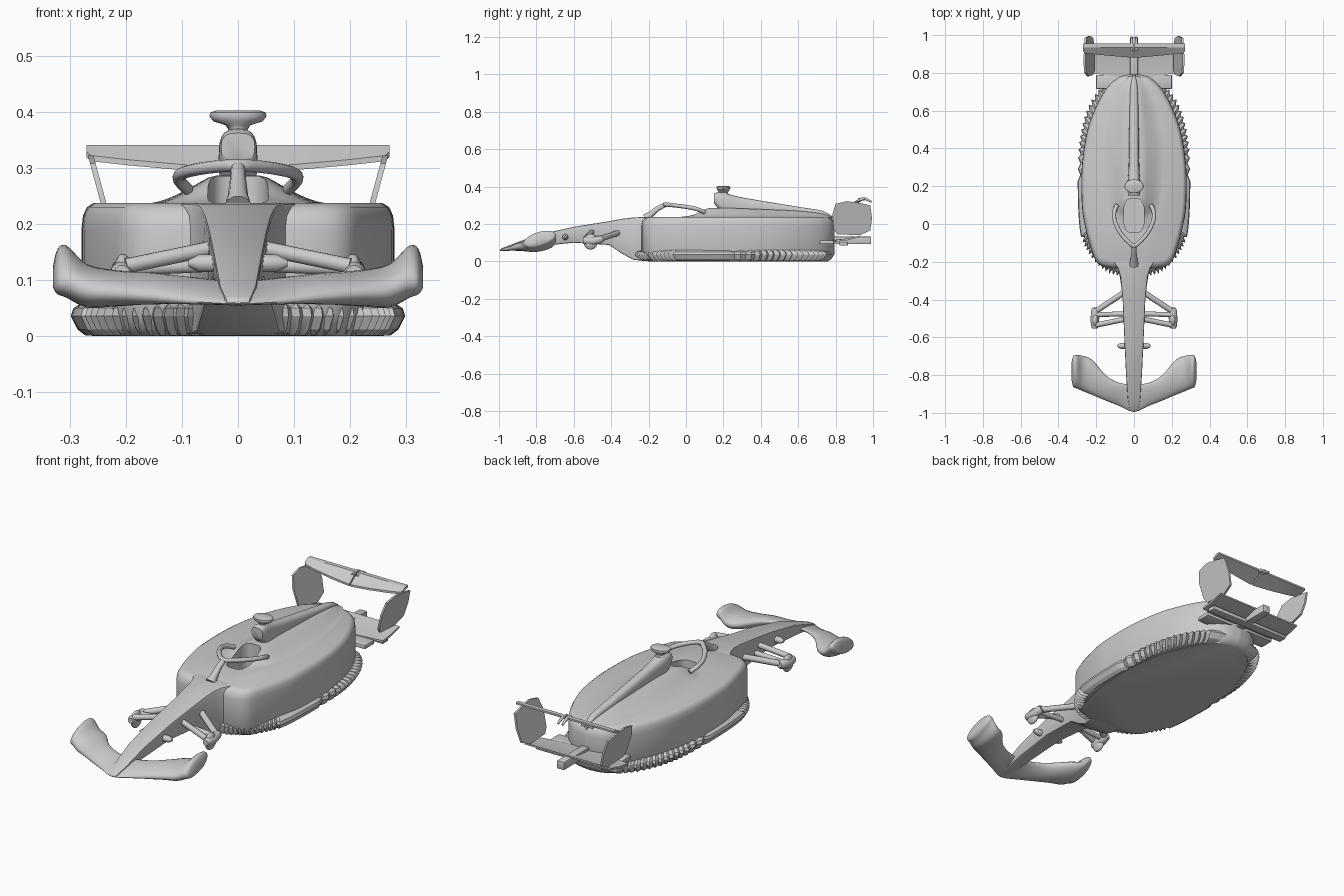
import bpy, bmesh, math
from mathutils import Vector

if "Cube" in bpy.data.objects:
    bpy.data.objects.remove(bpy.data.objects["Cube"])

GREY = bpy.data.materials.new("plain_grey")
GREY.diffuse_color = (0.6, 0.6, 0.6, 1)
GREY.use_nodes = True
GREY.node_tree.nodes["Principled BSDF"].inputs["Base Color"].default_value = GREY.diffuse_color


def spline(pts, n):
    """Catmull-Rom through points of any dimension."""
    p = [pts[0]] + list(pts) + [pts[-1]]
    out = []
    for i in range(1, len(p) - 2):
        for k in range(n):
            t = k / n
            out.append(tuple(0.5 * (2 * b + (c - a) * t + (2 * a - 5 * b + 4 * c - d) * t * t
                                    + (3 * b - a - 3 * c + d) * t ** 3)
                             for a, b, c, d in zip(p[i - 1], p[i], p[i + 1], p[i + 2])))
    return out + [tuple(pts[-1])]


def finish(ob, angle=35):
    ob.data.materials.clear()
    ob.data.materials.append(GREY)
    for f in ob.data.polygons:
        f.use_smooth = True
    ob.data.set_sharp_from_angle(angle=math.radians(angle))
    return ob


def loft(name, rings, angle=35):
    """Skin closed rings of equal count and cap both ends."""
    bm = bmesh.new()
    vs = [[bm.verts.new(p) for p in r] for r in rings]
    n = len(rings[0])
    for a, b in zip(vs, vs[1:]):
        for i in range(n):
            bm.faces.new((a[i], a[(i + 1) % n], b[(i + 1) % n], b[i]))
    bm.faces.new(vs[0])
    bm.faces.new(vs[-1])
    bmesh.ops.recalc_face_normals(bm, faces=bm.faces)
    me = bpy.data.meshes.new(name)
    bm.to_mesh(me)
    bm.free()
    ob = bpy.data.objects.new(name, me)
    bpy.context.collection.objects.link(ob)
    return finish(ob, angle)


def activate(ob):
    bpy.ops.object.select_all(action='DESELECT')
    ob.select_set(True)
    bpy.context.view_layer.objects.active = ob


def bevel(ob, w, seg=2):
    m = ob.modifiers.new("bevel", 'BEVEL')
    m.width, m.segments, m.limit_method = w, seg, 'ANGLE'
    activate(ob)
    bpy.ops.object.modifier_apply(modifier=m.name)
    return finish(ob)


def tube(name, pts, r):
    """Round tube; points are x, y, z, radius factor."""
    cu = bpy.data.curves.new(name, 'CURVE')
    cu.dimensions, cu.bevel_depth, cu.bevel_resolution, cu.use_fill_caps = '3D', r, 3, True
    s = cu.splines.new('POLY')
    s.points.add(len(pts) - 1)
    for q, p in zip(s.points, pts):
        q.co = (*p[:3], 1)
        q.radius = p[3] if len(p) > 3 else 1
    ob = bpy.data.objects.new(name, cu)
    bpy.context.collection.objects.link(ob)
    activate(ob)
    bpy.ops.object.convert(target='MESH')
    return finish(bpy.context.view_layer.objects.active, 50)


def box(name, x, y, z, bev=0.004):
    rings = [[(-x, y[0], k), (x, y[0], k), (x, y[1], k), (-x, y[1], k)] for k in z]
    return bevel(loft(name, rings), bev)


def ball(name, loc, size):
    bpy.ops.mesh.primitive_uv_sphere_add(segments=20, ring_count=12, location=loc)
    ob = bpy.context.object
    ob.name, ob.scale = name, size
    return finish(ob, 60)


def mirrored(half):
    return half + [(-x, y) for x, y in half[-2:0:-1]]


def scaled(outline, s, z, cy=0.26):
    return [(x * s, cy + (y - cy) * s, z) for x, y in outline]


# main body shell with rounded bottom and shoulder
body = mirrored(spline([(0, -.235), (.12, -.235), (.19, -.21), (.225, -.14), (.262, 0), (.277, .12),
                        (.275, .32), (.24, .52), (.165, .69), (.085, .775), (0, .795)], 6))
hull = loft("body_shell", [scaled(body, s, z) for z, s in
            [(0, .93), (.012, .965), (.04, 1), (.19, 1), (.215, .99), (.23, .965), (.237, .925)]])

# engine cover mound: cosine humps along the body
stations = spline([(-.03, .10, .002), (.04, .12, .018), (.1, .145, .046), (.2, .16, .05),
                   (.4, .17, .043), (.6, .13, .034), (.72, .08, .02), (.78, .03, .002)], 4)
rings = []
for y, w, h in stations:
    top = [(w * t, y, .236 + h * min(1, .62 * (1 + math.cos(math.pi * t))))
           for t in [k / 12 for k in range(-12, 13)]]
    rings.append(top + [(w, y, .22), (-w, y, .22)])
mound = loft("engine_cover_mound", rings)

# cockpit opening cut through shell and mound
pit = [(.054 * math.copysign(abs(math.cos(a)) ** .6, math.cos(a)),
        .045 + .09 * math.copysign(abs(math.sin(a)) ** .7, math.sin(a)))
       for a in [k * math.tau / 32 for k in range(32)]]
cutter = loft("cockpit_cutter", [[(x, y, z) for x, y in pit] for z in (.15, .45)])
cutter.hide_render = True
for ob in (hull, mound):
    m = ob.modifiers.new("cockpit", 'BOOLEAN')
    m.operation, m.object, m.solver = 'DIFFERENCE', cutter, 'EXACT'
    activate(ob)
    bpy.ops.object.modifier_apply(modifier=m.name)
    finish(ob)
bpy.data.objects.remove(cutter)

# rippled floor edge
fl = mirrored(spline([(0, -.272), (.09, -.275), (.17, -.24), (.24, -.16), (.28, -.07), (.296, .1),
                      (.296, .35), (.28, .5), (.24, .63), (.17, .735), (.09, .775), (0, .785)], 8))
rip = []
for i, (x, y) in enumerate(fl):
    on = (y < -.07 or .25 < y < .75) and abs(x) > .07
    rip.append(.955 if on and i % 2 else 1)
loft("floor_edge", [[(x * s * r, .26 + (y - .26) * s * r, z) for (x, y), r in zip(fl, rip)]
                    for z, s in [(.001, .91), (.012, .96), (.036, 1), (.05, .985), (.062, .92)]], 25)

# nose: y, half width top, half width bottom, top z, bottom z
nose = [(-.18, .12, .12, .237, .004), (-.235, .085, .085, .237, .004), (-.28, .072, .075, .235, .008),
        (-.34, .066, .066, .228, .04), (-.41, .06, .052, .215, .088), (-.6, .052, .044, .185, .1),
        (-.8, .043, .035, .14, .08), (-.93, .034, .028, .092, .062), (-.992, .024, .02, .068, .054)]
bevel(loft("nose", [[(-a, y, t), (a, y, t), (b, y, u), (-b, y, u)] for y, a, b, t, u in nose], 25), .008)

# spine behind the air intake: y, half width, top z, bottom z
spine = spline([(.15, .03, .362, .312), (.175, .034, .37, .28), (.22, .034, .362, .25), (.31, .028, .34, .24),
                (.6, .024, .292, .23), (.73, .018, .27, .23), (.79, .006, .235, .21)], 3)
rings = []
for y, w, t, b in spline(spine, 1):
    c, r = (t + b) / 2, (t - b) / 2
    rings.append([(w * math.copysign(abs(math.cos(a)) ** .7, math.cos(a)), y,
                   c + r * math.copysign(abs(math.sin(a)) ** .7, math.sin(a)))
                  for a in [k * math.tau / 20 for k in range(20)]])
loft("air_intake_spine", rings, 50)

# camera pod on the intake
def oval(w, d, z):
    return [(w * math.cos(k * math.tau / 20), .2 + d * math.sin(k * math.tau / 20), z) for k in range(20)]
loft("camera_pod", [oval(*v) for v in [(.026, .028, .355), (.017, .025, .368), (.022, .028, .376),
     (.044, .033, .383), (.051, .037, .392), (.049, .036, .399), (.04, .03, .402)]], 50)

# cockpit safety hoop and pylon
half = [(.09, .1, .262), (.105, .06, .279), (.1, .01, .29), (.07, -.05, .298), (.03, -.095, .303), (0, -.115, .304)]
tube("safety_hoop", spline(half + [(-x, y, z) for x, y, z in half[-2::-1]], 4), .011)
tube("hoop_pylon", [(0, -.11, .303, .9), (0, -.15, .283, 1), (0, -.19, .25, 1.3), (0, -.215, .23, 1.8)], .014)

# front wing: x, lead y, trail y, lead z, trail z, thickness
fw = [(0, -.995, -.85, .058, .095, .02), (.08, -.962, -.84, .062, .1, .03), (.15, -.935, -.8, .07, .1, .048),
      (.22, -.905, -.72, .076, .095, .062), (.27, -.885, -.698, .08, .1, .075),
      (.305, -.87, -.694, .095, .135, .085), (.322, -.862, -.7, .095, .135, .07), (.33, -.83, -.73, .095, .115, .03)]
fw = spline([(-s[0],) + s[1:] for s in fw[:0:-1]] + fw, 3)
rings = []
for x, y0, y1, z0, z1, t in fw:
    ring = []
    for k in range(20):
        a = k * math.tau / 20
        u = (1 - math.cos(a)) / 2
        ring.append((x, y0 + (y1 - y0) * u, z0 + (z1 - z0) * u + t / 2 * math.sin(a)))
    rings.append(ring)
loft("front_wing", rings, 60)

for s, side in ((-1, "left"), (1, "right")):
    # front suspension arms, hub and small sensor stub
    for i, (p, q, r) in enumerate([((.03, -.5, .16), (.2, -.535, .125), .014),
                                   ((.03, -.475, .128), (.2, -.48, .12), .013),
                                   ((.04, -.355, .155), (.2, -.46, .12), .015)]):
        tube(f"{side}_suspension_arm_{i}", [(p[0] * s, *p[1:]), (q[0] * s, *q[1:])], r)
    tube(f"{side}_hub", [(.207 * s, -.552, .112, .7), (.207 * s, -.54, .112, 1),
                         (.207 * s, -.5, .108, 1.1), (.205 * s, -.455, .118, 1), (.203 * s, -.445, .12, .7)], .021)
    ball(f"{side}_hub_bulge", (.205 * s, -.51, .105), (.018, .038, .042))
    tube(f"{side}_sensor_stub", [(.03 * s, -.645, .13, 1), (.07 * s, -.645, .13, 1), (.088 * s, -.645, .13, .4)], .016)

    # rear wing endplate, leaning outward
    plate = [(.79, .17), (.81, .145), (.93, .14), (.985, .165), (.995, .23), (.985, .3), (.93, .312),
             (.86, .322), (.8, .308), (.782, .25)]
    loft(f"{side}_rear_endplate", [[(s * (.262 - (.32 - z) * .27 + d), y, z) for y, z in plate] for d in (-.005, .005)])

    # rear upper flap, split at the centre
    rings = []
    for x, y, z in [(.003, .88, .297), (.1, .888, .302), (.2, .897, .311), (.262, .905, .318), (.27, .915, .325)]:
        rings.append([(s * x, y, z - .006), (s * x, y, z + .004), (s * x, .935, .341), (s * x, .956, .341),
                      (s * x, .956, .332)])
    loft(f"{side}_rear_flap", rings, 25)

# lower rear wing elements and centre structure
rings = []
for x in (-.24, -.12, 0, .12, .24):
    y0 = .77 + .03 * abs(x) / .24
    rings.append([(x, y0, .105), (x, y0, .115), (x, .86, .122), (x, .93, .138), (x, .93, .13), (x, .86, .112)])
loft("lower_rear_plane", rings, 25)
box("rear_beam", .2, (.715, .79), (.092, .112))
box("rear_lower_bar", .225, (.82, .865), (.085, .105))
box("rear_centre_structure", .02, (.74, .99), (.092, .132))
for x in (-.012, .012):
    tube("flap_actuator", [(x, .92, .33, 1), (x, .96, .335, 1), (x, .992, .318, .6)], .008)
